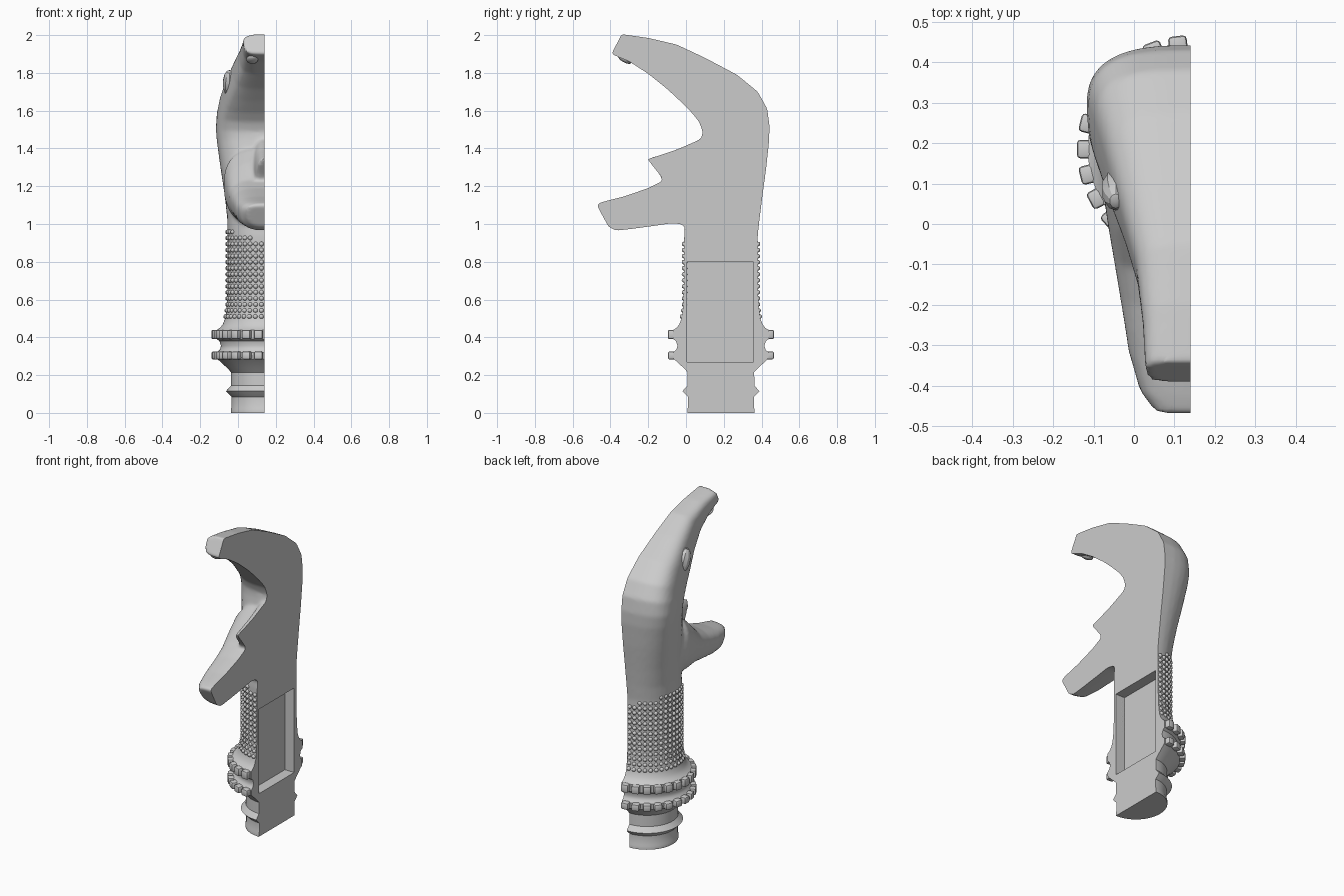
import bpy, bmesh, math
from mathutils import Matrix, Vector

if "Cube" in bpy.data.objects:
    bpy.data.objects.remove(bpy.data.objects["Cube"])

CUT, MID = 0.14, 0.185      # cut plane in x, handle axis in y

grey = bpy.data.materials.new("plain grey")
grey.use_nodes = True
grey.diffuse_color = (0.6, 0.6, 0.6, 1)
grey.node_tree.nodes["Principled BSDF"].inputs["Base Color"].default_value = (0.6, 0.6, 0.6, 1)


def make(name, bm, angle=40):
    bmesh.ops.recalc_face_normals(bm, faces=bm.faces)
    me = bpy.data.meshes.new(name)
    bm.to_mesh(me)
    bm.free()
    me.materials.append(grey)
    ob = bpy.data.objects.new(name, me)
    bpy.context.collection.objects.link(ob)
    if angle:
        smooth(ob, angle)
    return ob


def smooth(ob, angle):
    bpy.ops.object.select_all(action='DESELECT')
    ob.select_set(True)
    bpy.context.view_layer.objects.active = ob
    bpy.ops.object.shade_smooth_by_angle(angle=math.radians(angle))


def evaluated(ob):
    bm = bmesh.new()
    bm.from_object(ob, bpy.context.evaluated_depsgraph_get())
    bpy.data.objects.remove(ob)
    return bm


def mix(a, b, t):
    return [p + (q - p) * t for p, q in zip(a, b)]


def loft(bm, sections, square, narrow, dish=0, n=36, steps=3):
    """Closed loft; each section is mouth y,z, outer y,z, half width.
    square, narrow: (start, end) corner squareness and taper."""
    fine = []
    for a, b in zip(sections, sections[1:]):
        fine += [mix(a, b, s / steps) for s in range(steps)]
    fine.append(sections[-1])
    rings = []
    for i, (fy, fz, by, bz, w) in enumerate(fine):
        g = min(1, 1.6 * i / len(fine))
        q = square[0] + (square[1] - square[0]) * g
        near, far = 1 + (narrow[0] - 1) * g, 1 + (narrow[1] - 1) * g
        ring = []
        for k in range(n):
            c, s = math.cos(2 * math.pi * k / n), math.sin(2 * math.pi * k / n)
            u = math.copysign(abs(c) ** q, c)
            v = math.copysign(abs(s) ** q, s)
            v *= near + (far - near) * (u + 1) / 2
            if u < 0:
                u *= 1 + dish * g * s * s
            h = (u + 1) / 2
            ring.append(bm.verts.new((CUT + w * v, fy + (by - fy) * h, fz + (bz - fz) * h)))
        rings.append(ring)
    for a, b in zip(rings, rings[1:]):
        for k in range(n):
            j = (k + 1) % n
            bm.faces.new((a[k], a[j], b[j], b[k]))
    bm.faces.new(rings[0])
    bm.faces.new(rings[-1])


# Head: neck with upper jaw, lower jaw and tongue, fused and then halved
bm = bmesh.new()
loft(bm, [(-.01, .8, .38, .8, .197), (-.01, .94, .38, .94, .198),
          (0, 1.03, .39, 1.03, .2), (.02, 1.15, .405, 1.15, .215),
          (.05, 1.3, .425, 1.3, .24), (.083, 1.45, .44, 1.44, .262),
          (.088, 1.49, .442, 1.52, .268), (.07, 1.54, .43, 1.61, .264),
          (.03, 1.59, .38, 1.70, .248), (-.03, 1.65, .27, 1.79, .22),
          (-.1, 1.715, .1, 1.88, .18), (-.2, 1.795, -.05, 1.95, .142),
          (-.3, 1.86, -.2, 1.985, .125), (-.395, 1.9, -.34, 2.005, .118)],
     (1, .6), (.88, 1), .1)
loft(bm, [(.14, 1.42, .16, 1.0, .2), (.06, 1.4, .1, 1.0, .22), (-.02, 1.33, .03, .99, .212),
          (-.11, 1.235, -.07, 1.005, .198), (-.2, 1.19, -.17, .99, .184),
          (-.33, 1.145, -.28, .975, .165), (-.43, 1.12, -.37, .965, .135),
          (-.475, 1.105, -.41, .985, .1)], (.8, .75), (1, .85), .12)
loft(bm, [(.1, 1.46, .1, 1.2, .07), (-.05, 1.395, -.03, 1.15, .06),
          (-.14, 1.365, -.09, 1.15, .05), (-.205, 1.345, -.13, 1.25, .035)],
     (1, .9), (1, 1))
head = make("head", bm, 0)
remesh = head.modifiers.new("fuse", 'REMESH')
remesh.mode, remesh.voxel_size = 'VOXEL', 0.011
relax = head.modifiers.new("relax", 'SMOOTH')
relax.factor, relax.iterations = 0.5, 5
bm = evaluated(head)
cut = bmesh.ops.bisect_plane(bm, geom=bm.verts[:] + bm.edges[:] + bm.faces[:],
                             plane_co=(CUT, 0, 0), plane_no=(1, 0, 0), clear_outer=True)
edges = [e for e in cut["geom_cut"] if isinstance(e, bmesh.types.BMEdge)]
bmesh.ops.holes_fill(bm, edges=edges, sides=0)
bmesh.ops.bisect_plane(bm, geom=bm.verts[:] + bm.edges[:] + bm.faces[:],
                       plane_co=(0, 0, .9), plane_no=(0, 0, 1), clear_inner=True)
make("head", bm, 50)

# Handle: half turned profile with a shallow pocket in the flat side
profile = [(.178, 0), (.178, .02), (.174, .03), (.174, .085), (.19, .1), (.204, .115),
           (.19, .13), (.177, .145), (.176, .215), (.2, .24), (.232, .27), (.25, .285),
           (.252, .32), (.236, .335), (.23, .355), (.238, .38), (.254, .392),
           (.254, .438), (.235, .45), (.22, .47), (.208, .5), (.2, .56), (.196, .65),
           (.195, .8), (.196, .9)]
N = 48
bm = bmesh.new()
rings = [[bm.verts.new((CUT - r * math.sin(math.pi * k / N), MID - r * math.cos(math.pi * k / N), z))
          for k in range(N + 1)] for r, z in profile]
for a, b in zip(rings, rings[1:]):
    for k in range(N):
        bm.faces.new((a[k], a[k + 1], b[k + 1], b[k]))
bm.faces.new(rings[0])
bm.faces.new(rings[-1])
bm.faces.new([r[0] for r in rings] + [r[-1] for r in reversed(rings)])
handle = make("handle", bm, 0)

bm = bmesh.new()
bmesh.ops.create_cube(bm, size=1, matrix=Matrix.LocRotScale(
    Vector((CUT, .182, .535)), None, Vector((.13, .352, .53))))
cutter = make("pocket_cutter", bm, 0)
cutter.hide_render = True
pocket = handle.modifiers.new("pocket", 'BOOLEAN')
pocket.object, pocket.operation, pocket.solver = cutter, 'DIFFERENCE', 'EXACT'
bm = evaluated(handle)
bpy.data.objects.remove(cutter)
make("handle", bm, 35)


def around(angle, r, z):
    """Frame on the handle with local x pointing outward."""
    return (Matrix.Translation((CUT - r * math.sin(angle), MID - r * math.cos(angle), z))
            @ Matrix.Rotation(-math.pi / 2 - angle, 4, 'Z'))


# Two collars of rounded teeth
TEETH = 13
for name, z, height in (("lower_teeth", .304, .042), ("upper_teeth", .415, .05)):
    bm = bmesh.new()
    for k in range(TEETH):
        m = around(math.pi * (k + .5) / TEETH, .255, z)
        bmesh.ops.create_cube(bm, size=1, matrix=m @ Matrix.Diagonal((.052, .046, height, 1)))
    bmesh.ops.bevel(bm, geom=bm.edges[:], offset=.009, segments=2, affect='EDGES', profile=.5)
    make(name, bm, 40)

# Grip studs, reaching higher on the side
COLS = 20
bm = bmesh.new()
for k in range(COLS):
    a = math.pi * (k + .5) / COLS
    z = .51
    while z < .9 + .07 * math.sin(a):
        r = .196 + max(0, .56 - z) * .2
        bmesh.ops.create_icosphere(bm, subdivisions=2, radius=.0125, matrix=around(a, r, z))
        z += .032
make("grip_studs", bm, 60)

# Eye and nostril
bm = bmesh.new()
bmesh.ops.create_uvsphere(bm, u_segments=10, v_segments=7, radius=1, matrix=Matrix.LocRotScale(
    Vector((-.045, .085, 1.745)), Matrix.Rotation(math.radians(25), 3, 'X'), Vector((.036, .045, .075))))
make("eye", bm, 20)
bm = bmesh.new()
bmesh.ops.create_uvsphere(bm, u_segments=16, v_segments=8, radius=1, matrix=Matrix.LocRotScale(
    Vector((.075, -.325, 1.872)), Matrix.Rotation(math.radians(-30), 3, 'X'), Vector((.032, .04, .016))))
make("nostril", bm, 40)
